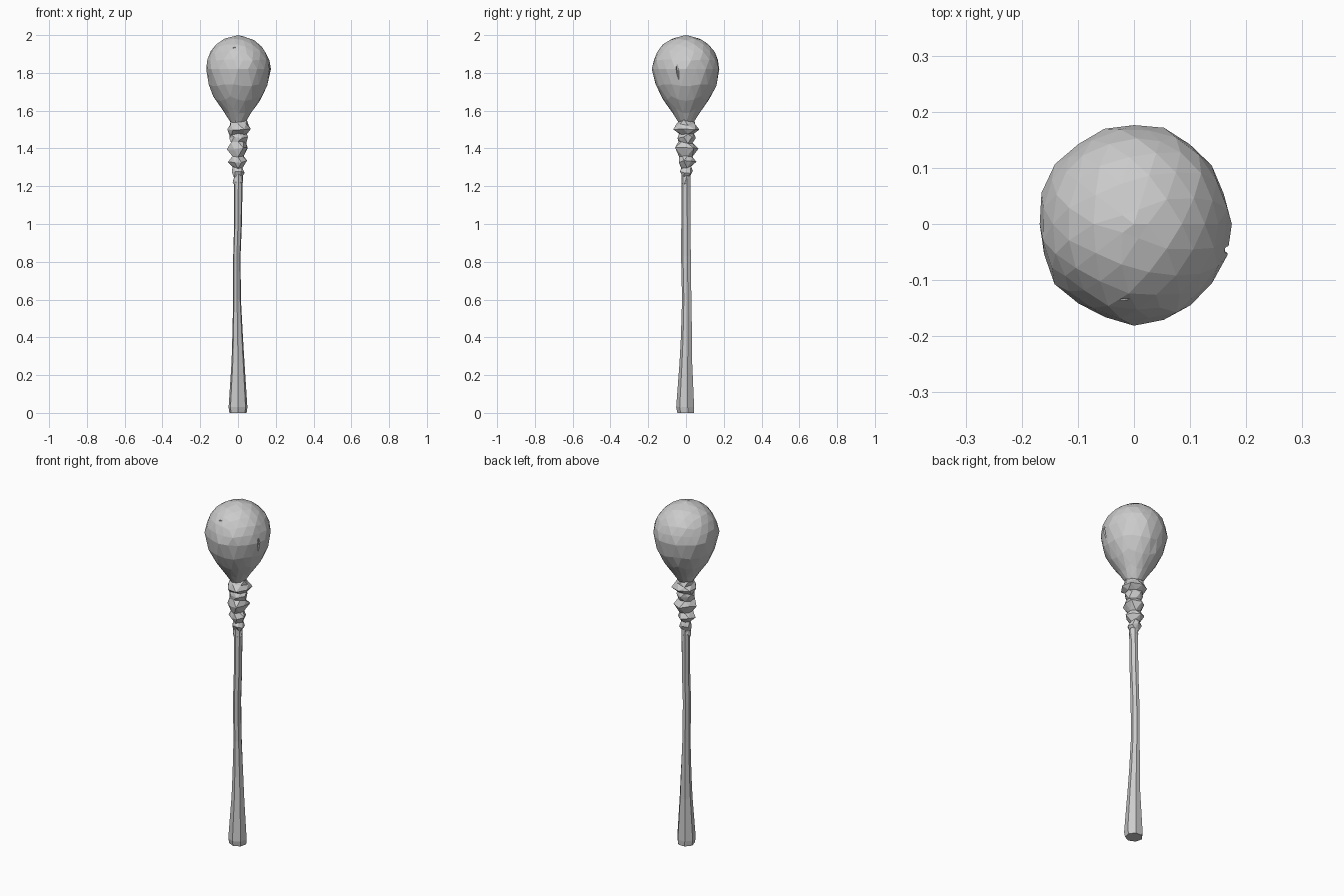
import bpy, bmesh, math, random
from mathutils import Vector

if "Cube" in bpy.data.objects:
    bpy.data.objects.remove(bpy.data.objects["Cube"])

random.seed(7)


def add_object(name, bm):
    bmesh.ops.recalc_face_normals(bm, faces=bm.faces)
    mesh = bpy.data.meshes.new(name)
    bm.to_mesh(mesh)
    bm.free()
    obj = bpy.data.objects.new(name, mesh)
    bpy.context.collection.objects.link(obj)
    return obj


def loft(name, rings, sides, jitter=0.0, stagger=0.0, dz=0.0):
    """Rings are (z, centre x, centre y, radius x, radius y)."""
    bm = bmesh.new()
    loops = []
    for i, (z, cx, cy, rx, ry) in enumerate(rings):
        loop = []
        for k in range(sides):
            a = 2 * math.pi * (k + stagger * i) / sides - math.pi / 2
            s = 1 + random.uniform(-jitter, jitter)
            loop.append(bm.verts.new((cx + rx * s * math.cos(a),
                                      cy + ry * s * math.sin(a),
                                      z + random.uniform(-dz, dz))))
        loops.append(loop)
    for lo, hi in zip(loops, loops[1:]):
        for k in range(sides):
            n = (k + 1) % sides
            bm.faces.new((lo[k], lo[n], hi[k]))
            bm.faces.new((lo[n], hi[n], hi[k]))
    bm.faces.new(loops[0][::-1])
    bm.faces.new(loops[-1])
    return add_object(name, bm)


# Slightly crooked tapered shaft, flared at the foot
shaft = [(0, 0, 0, .047, .046), (.03, 0, -.002, .051, .05),
         (.27, 0, .001, .035, .035), (.40, -.002, .004, .029, .031),
         (.60, -.005, .005, .021, .026), (.83, -.006, .001, .020, .027),
         (1.0, 0, .001, .021, .026), (1.28, .002, 0, .024, .025)]
loft("handle", shaft, 7)

# Knobbly cord binding: alternating wide and narrow rings
levels = [(1.205, .020), (1.225, .028), (1.25, .023), (1.275, .036),
          (1.30, .026), (1.33, .047), (1.355, .033), (1.40, .056),
          (1.43, .040), (1.455, .052), (1.475, .045), (1.50, .068),
          (1.525, .050), (1.545, .044)]
loft("binding", [(z, 0, 0, r, r) for z, r in levels], 7,
     jitter=.18, stagger=.5, dz=.007)

# Pear-shaped faceted head
profile = [(1.50, .025), (1.54, .042), (1.60, .080), (1.66, .124),
           (1.72, .157), (1.78, .173), (1.82, .177), (1.87, .171),
           (1.92, .147), (1.96, .112), (1.985, .068), (2.0, 0)]


def head_radius(z):
    for (z0, r0), (z1, r1) in zip(profile, profile[1:]):
        if z <= z1:
            return r0 + (r1 - r0) * (z - z0) / (z1 - z0)
    return 0


bm = bmesh.new()
bmesh.ops.create_icosphere(bm, subdivisions=3, radius=1)
for v in bm.verts:
    c = max(-1, min(1, v.co.z))
    z = 1.82 + (.18 if c > 0 else .32) * c
    flat = Vector((v.co.x, v.co.y))
    if flat.length > 1e-4:
        flat = flat.normalized() * head_radius(z) * random.uniform(.965, 1.01)
    v.co = (flat.x * .98, flat.y * 1.02, z)
head = add_object("head", bm)


# Narrow cracks cut into the head
def crack(name, location, size, rotation):
    bm = bmesh.new()
    bmesh.ops.create_icosphere(bm, subdivisions=1, radius=1)
    cutter = add_object(name, bm)
    cutter.location, cutter.scale, cutter.rotation_euler = location, size, rotation
    cutter.hide_render = True
    cutter.hide_set(True)
    mod = head.modifiers.new(name, 'BOOLEAN')
    mod.operation, mod.solver, mod.object = 'DIFFERENCE', 'EXACT', cutter


crack("side_crack_cutter", (.172, -.045, 1.80), (.018, .009, .075), (.08, 0, -.25))
crack("front_crack_cutter", (-.015, -.142, 1.935), (.022, .012, .004), (0, -.25, 0))
